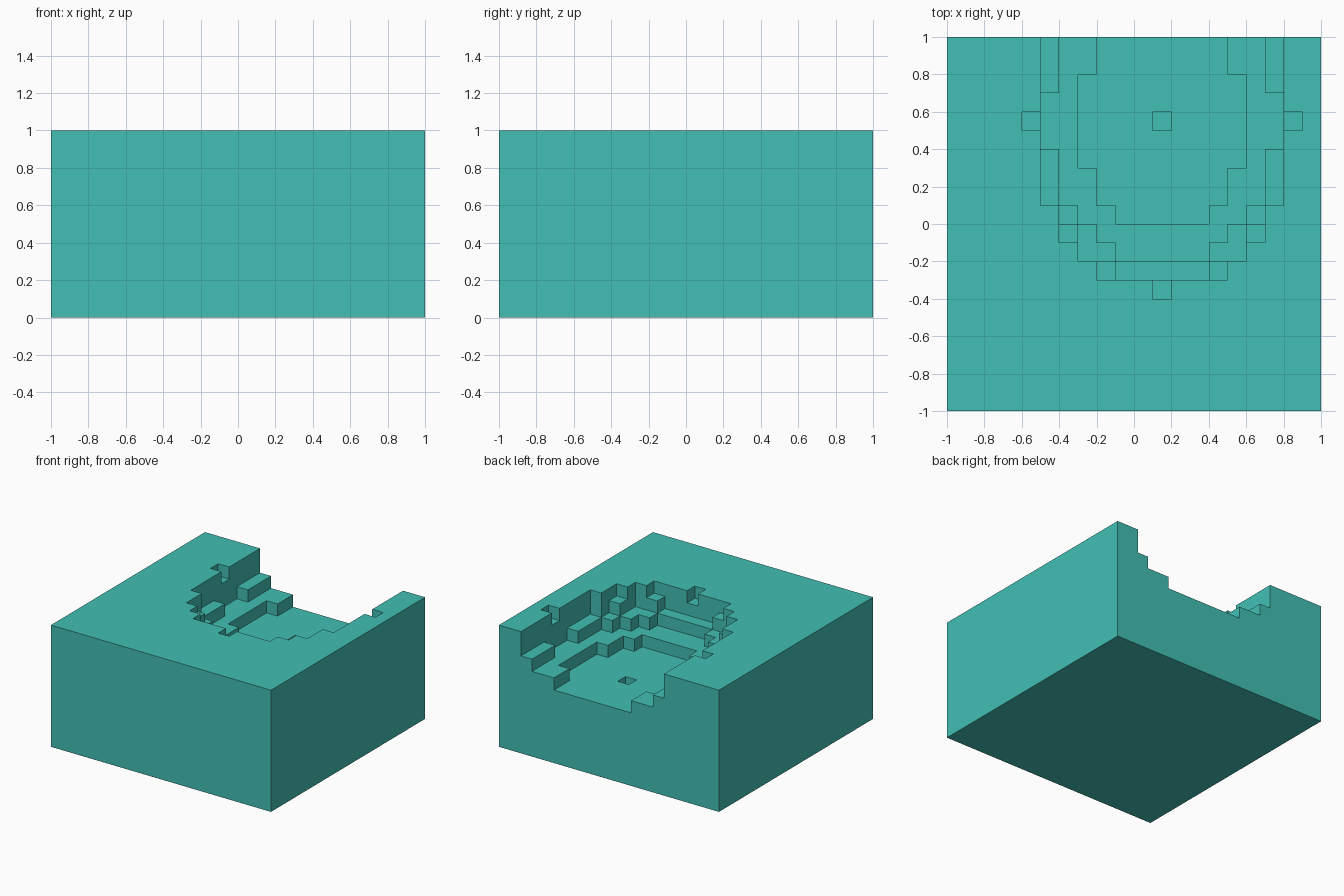
import bpy, bmesh, math

if "Cube" in bpy.data.objects:
    bpy.data.objects.remove(bpy.data.objects["Cube"])

CELL = 0.1
NX, NY, NZ = 20, 20, 10          # block size in cells
CX, CY, CZ = 11, 15, 9           # cell at the centre of the hollow
RX, RY, RZ = 7, 9, 4             # radii of the hollow in cells


def solid(i, j, k):
    """True where a cell is inside the block and outside the hollow."""
    if not (0 <= i < NX and 0 <= j < NY and 0 <= k < NZ):
        return False
    d = ((i - CX) / RX) ** 2 + ((j - CY) / RY) ** 2 + ((k - CZ) / RZ) ** 2
    return d > 1 + 1e-9


# Corner offsets of a cell's face for each outward direction
SIDES = {
    (1, 0, 0): ((1, 0, 0), (1, 1, 0), (1, 1, 1), (1, 0, 1)),
    (-1, 0, 0): ((0, 0, 0), (0, 0, 1), (0, 1, 1), (0, 1, 0)),
    (0, 1, 0): ((0, 1, 0), (0, 1, 1), (1, 1, 1), (1, 1, 0)),
    (0, -1, 0): ((0, 0, 0), (1, 0, 0), (1, 0, 1), (0, 0, 1)),
    (0, 0, 1): ((0, 0, 1), (1, 0, 1), (1, 1, 1), (0, 1, 1)),
    (0, 0, -1): ((0, 0, 0), (0, 1, 0), (1, 1, 0), (1, 0, 0)),
}

bm = bmesh.new()
corners = {}


def corner(p):
    if p not in corners:
        corners[p] = bm.verts.new((p[0] * CELL - 1, p[1] * CELL - 1, p[2] * CELL))
    return corners[p]


# Block skin: one quad wherever a solid cell meets empty space
for i in range(NX):
    for j in range(NY):
        for k in range(NZ):
            if not solid(i, j, k):
                continue
            for (a, b, c), quad in SIDES.items():
                if not solid(i + a, j + b, k + c):
                    bm.faces.new([corner((i + x, j + y, k + z)) for x, y, z in quad])

# Merge coplanar quads into clean flat faces
bmesh.ops.dissolve_limit(bm, angle_limit=math.radians(1), verts=bm.verts[:],
                         edges=bm.edges[:], use_dissolve_boundaries=False)

mesh = bpy.data.meshes.new("stepped_block")
bm.to_mesh(mesh)
bm.free()

teal = bpy.data.materials.new("teal")
teal.diffuse_color = (0.054, 0.521, 0.456, 1)
teal.use_nodes = True
teal.node_tree.nodes["Principled BSDF"].inputs["Base Color"].default_value = teal.diffuse_color
mesh.materials.append(teal)
block = bpy.data.objects.new("stepped_block", mesh)
bpy.context.collection.objects.link(block)
